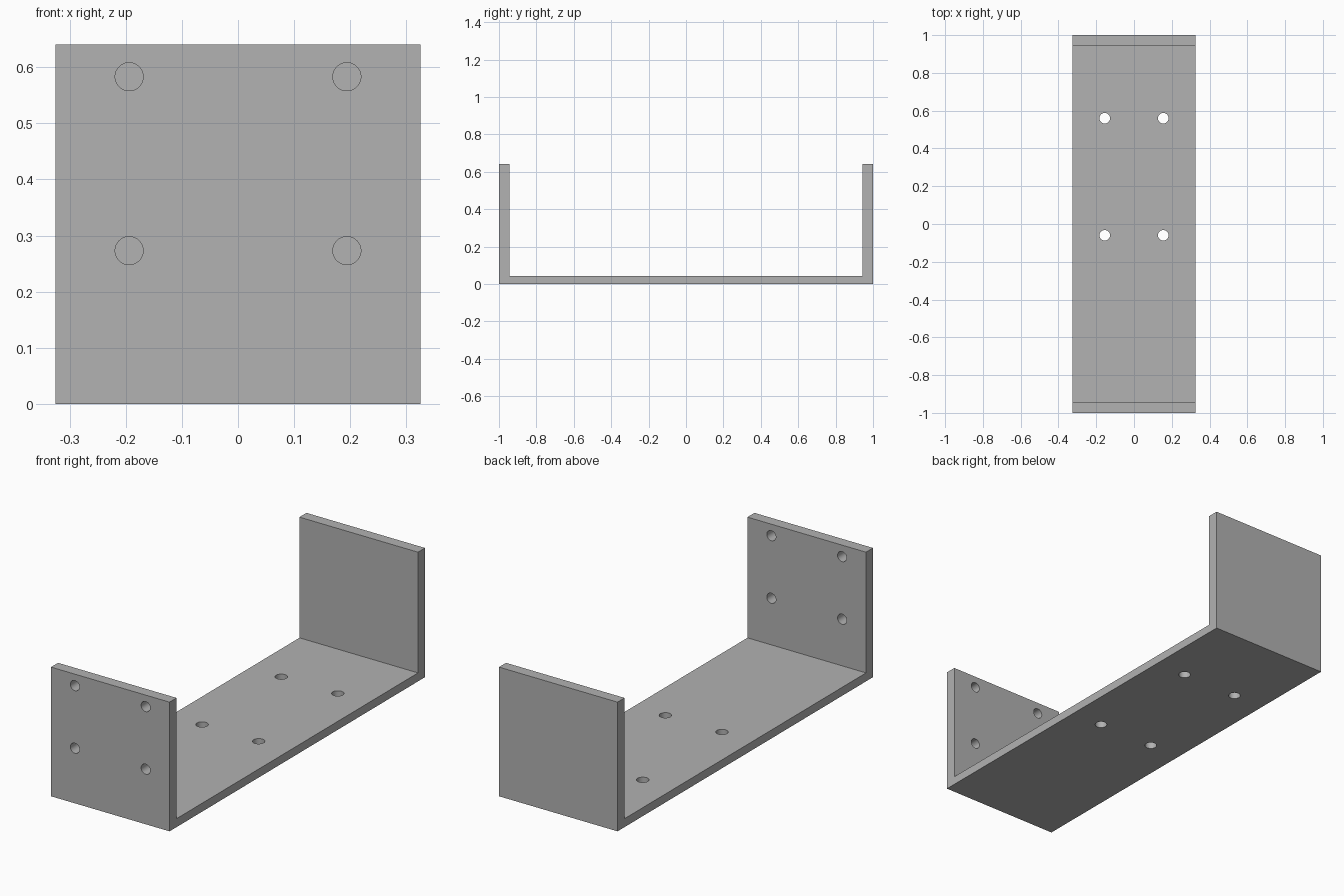
import bpy
import bmesh
from math import radians
from mathutils import Matrix

cube = bpy.data.objects.get("Cube")
if cube:
    bpy.data.objects.remove(cube, do_unlink=True)

HALF_WIDTH, HALF_LENGTH, HEIGHT = 0.325, 1.0, 0.64
WALL, FLOOR = 0.055, 0.042

# Single grey material
grey = bpy.data.materials.new("plain_grey")
grey.use_nodes = True
colour = (0.445, 0.445, 0.445, 1)
grey.diffuse_color = colour
grey.node_tree.nodes["Principled BSDF"].inputs["Base Color"].default_value = colour


def add_object(name, bm):
    bmesh.ops.recalc_face_normals(bm, faces=bm.faces)
    mesh = bpy.data.meshes.new(name)
    bm.to_mesh(mesh)
    bm.free()
    mesh.materials.append(grey)
    obj = bpy.data.objects.new(name, mesh)
    bpy.context.collection.objects.link(obj)
    return obj


# U-shaped bracket: side profile extruded across the width
inner = HALF_LENGTH - WALL
half_profile = [(HALF_LENGTH, 0), (HALF_LENGTH, HEIGHT), (inner, HEIGHT), (inner, FLOOR)]
profile = half_profile + [(-y, z) for y, z in reversed(half_profile)]
bm = bmesh.new()
face = bm.faces.new([bm.verts.new((-HALF_WIDTH, y, z)) for y, z in profile])
extruded = bmesh.ops.extrude_face_region(bm, geom=[face])["geom"]
bmesh.ops.translate(bm, vec=(2 * HALF_WIDTH, 0, 0),
                    verts=[v for v in extruded if isinstance(v, bmesh.types.BMVert)])
bracket = add_object("bracket", bm)

# Screw-hole cutters: four through the floor, four through the front wall
bm = bmesh.new()


def add_cutter(location, radius, rotation=Matrix()):
    bmesh.ops.create_cone(bm, cap_ends=True, segments=48, radius1=radius, radius2=radius,
                          depth=0.2, matrix=Matrix.Translation(location) @ rotation)


sideways = Matrix.Rotation(radians(90), 4, "X")
for side in (-1, 1):
    for y in (-0.06, 0.56):
        add_cutter((side * 0.155, y, FLOOR / 2), 0.028)
    for z in (0.273, 0.583):
        add_cutter((side * 0.194, -HALF_LENGTH + WALL / 2, z), 0.025, sideways)
cutters = add_object("hole_cutters", bm)
cutters.hide_render = True

# Cut the holes, then remove the cutters
bpy.ops.object.select_all(action="DESELECT")
bracket.select_set(True)
bpy.context.view_layer.objects.active = bracket
cut = bracket.modifiers.new("screw_holes", "BOOLEAN")
cut.operation = "DIFFERENCE"
cut.solver = "EXACT"
cut.object = cutters
bpy.ops.object.modifier_apply(modifier=cut.name)
bpy.data.objects.remove(cutters, do_unlink=True)

# Round hole walls, crisp plate edges
bpy.ops.object.shade_smooth_by_angle(angle=radians(30))
